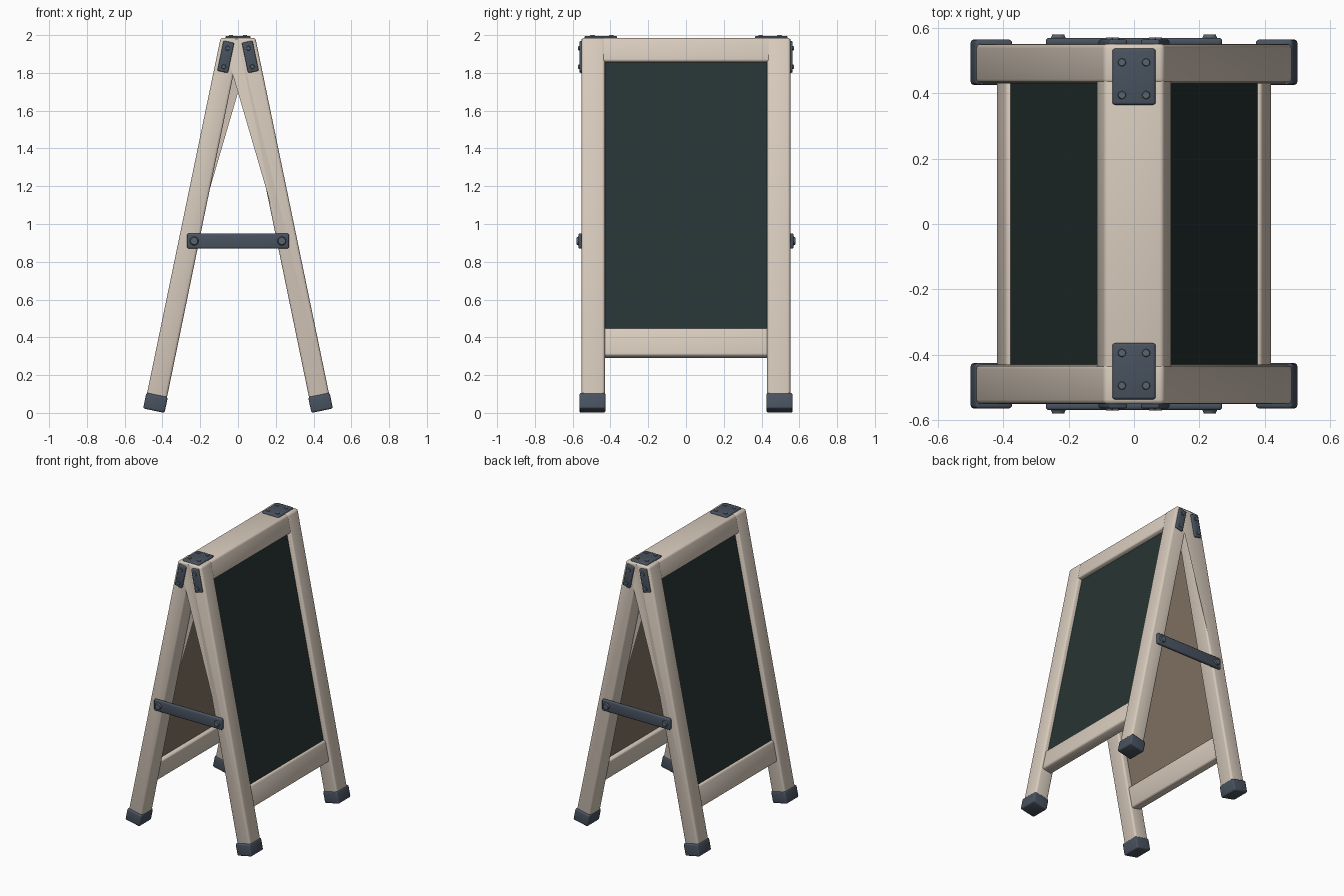
import bpy, bmesh, math
from mathutils import Matrix, Vector

if "Cube" in bpy.data.objects:
    bpy.data.objects.remove(bpy.data.objects["Cube"])

A = math.atan(0.207)          # lean of each leg
SA, CA = math.sin(A), math.cos(A)


def mat(name, rgb):
    m = bpy.data.materials.new(name)
    m.diffuse_color = (*rgb, 1)
    m.use_nodes = True
    m.node_tree.nodes["Principled BSDF"].inputs["Base Color"].default_value = m.diffuse_color
    return m


WOOD = mat("pale_wood", (0.69, 0.60, 0.51))
BOARD = mat("dark_green_board", (0.019, 0.034, 0.033))
BROWN = mat("brown_backing", (0.23, 0.175, 0.13))
METAL = mat("blue_grey_metal", (0.065, 0.085, 0.115))
STUD = mat("screw_grey", (0.10, 0.125, 0.155))


def P(u, n):
    """Point in the x-z plane: u along the right leg, n outward from it."""
    return (0.448 - u * SA + n * CA, u * CA + n * SA)


def quad(u0, u1, n0, n1):
    return [P(u0, n0), P(u0, n1), P(u1, n1), P(u1, n0)]


def flip(pts):
    return [(-x, z) for x, z in pts]


def finish(name, bm, material, bevel, segs=3):
    bmesh.ops.recalc_face_normals(bm, faces=bm.faces)
    if bevel:
        bmesh.ops.bevel(bm, geom=bm.edges[:], offset=bevel, segments=segs,
                        profile=0.5, affect='EDGES', clamp_overlap=True)
    me = bpy.data.meshes.new(name)
    bm.to_mesh(me)
    bm.free()
    me.materials.append(material)
    ob = bpy.data.objects.new(name, me)
    bpy.context.collection.objects.link(ob)
    bpy.ops.object.select_all(action='DESELECT')
    bpy.context.view_layer.objects.active = ob
    ob.select_set(True)
    bpy.ops.object.shade_smooth_by_angle(angle=math.radians(35))
    return ob


def prism(name, pts, y0, y1, material, bevel=0.0):
    """Extrude an x-z outline from y0 to y1."""
    bm = bmesh.new()
    f = bm.faces.new([bm.verts.new((x, y0, z)) for x, z in pts])
    r = bmesh.ops.extrude_face_region(bm, geom=[f])
    vs = [v for v in r["geom"] if isinstance(v, bmesh.types.BMVert)]
    bmesh.ops.translate(bm, verts=vs, vec=(0, y1 - y0, 0))
    return finish(name, bm, material, bevel)


def stud(name, loc, axis, radius, depth):
    bm = bmesh.new()
    rot = Vector((0, 0, 1)).rotation_difference(Vector(axis)).to_matrix().to_4x4()
    bmesh.ops.create_cone(bm, cap_ends=True, segments=14, radius1=radius,
                          radius2=radius * 0.75, depth=depth,
                          matrix=Matrix.Translation(loc) @ rot)
    return finish(name, bm, STUD, 0)


def a_shape(u, n, top, apex):
    """Both legs of one side as a single inverted V with a flat top."""
    xt = 0.448 + n / CA - 0.207 * top
    right = [P(u, -n), P(u, n), (xt, top)]
    return right + flip(right)[::-1] + [(0, apex)]


# Stiles at the two ends and the joined top rail
for s, tag in ((-1, "front"), (1, "back")):
    prism(tag + "_leg_pair", a_shape(0.06, 0.054, 1.986, 1.91),
          s * 0.43, s * 0.552, WOOD, 0.014)
prism("top_rail", a_shape(1.89, 0.052, 1.984, 1.912), -0.45, 0.45, WOOD, 0.012)

# Boards and lower rails on both leaning sides
for side, m in (("right", lambda p: p), ("left", flip)):
    prism(side + "_lower_rail", m(quad(0.302, 0.453, -0.042, 0.036)),
          -0.445, 0.445, WOOD, 0.014)
    prism(side + "_chalkboard", m(quad(0.43, 1.92, 0.002, 0.022)), -0.44, 0.44, BOARD)
    prism(side + "_board_backing", m(quad(0.43, 1.92, -0.012, 0.002)), -0.44, 0.44, BROWN)

    for s, tag in ((-1, "front"), (1, "back")):
        name = tag + "_" + side
        # Foot cap
        prism(name + "_foot", m(quad(0.012, 0.097, -0.058, 0.058)),
              s * 0.426, s * 0.565, METAL, 0.01)
        # Hinge strap on the end face, with screws
        prism(name + "_hinge_strap", m(quad(1.842, 2.005, -0.022, 0.036)),
              s * 0.54, s * 0.565, METAL, 0.007)
        for u in (1.87, 1.97):
            x, z = m([P(u, 0.007)])[0]
            stud(name + "_strap_screw", (x, s * 0.566, z), (0, s, 0), 0.013, 0.01)
        # Brace bolt
        bx = 0.232 if side == "right" else -0.232
        stud(name + "_brace_bolt", (bx, s * 0.573, 0.91), (0, s, 0), 0.025, 0.014)

for s, tag in ((-1, "front"), (1, "back")):
    # Cross brace
    prism(tag + "_brace", [(-0.27, 0.87), (0.27, 0.87), (0.27, 0.95), (-0.27, 0.95)],
          s * 0.545, s * 0.57, METAL, 0.009)
    # Plate over the ridge, with four screws
    prism(tag + "_ridge_plate", [(-0.066, 1.97), (0.066, 1.97), (0.066, 1.996), (-0.066, 1.996)],
          s * 0.365, s * 0.537, METAL, 0.008)
    for x in (-0.037, 0.037):
        for y in (0.395, 0.495):
            stud(tag + "_ridge_screw", (x, s * y, 1.996), (0, 0, 1), 0.014, 0.008)
